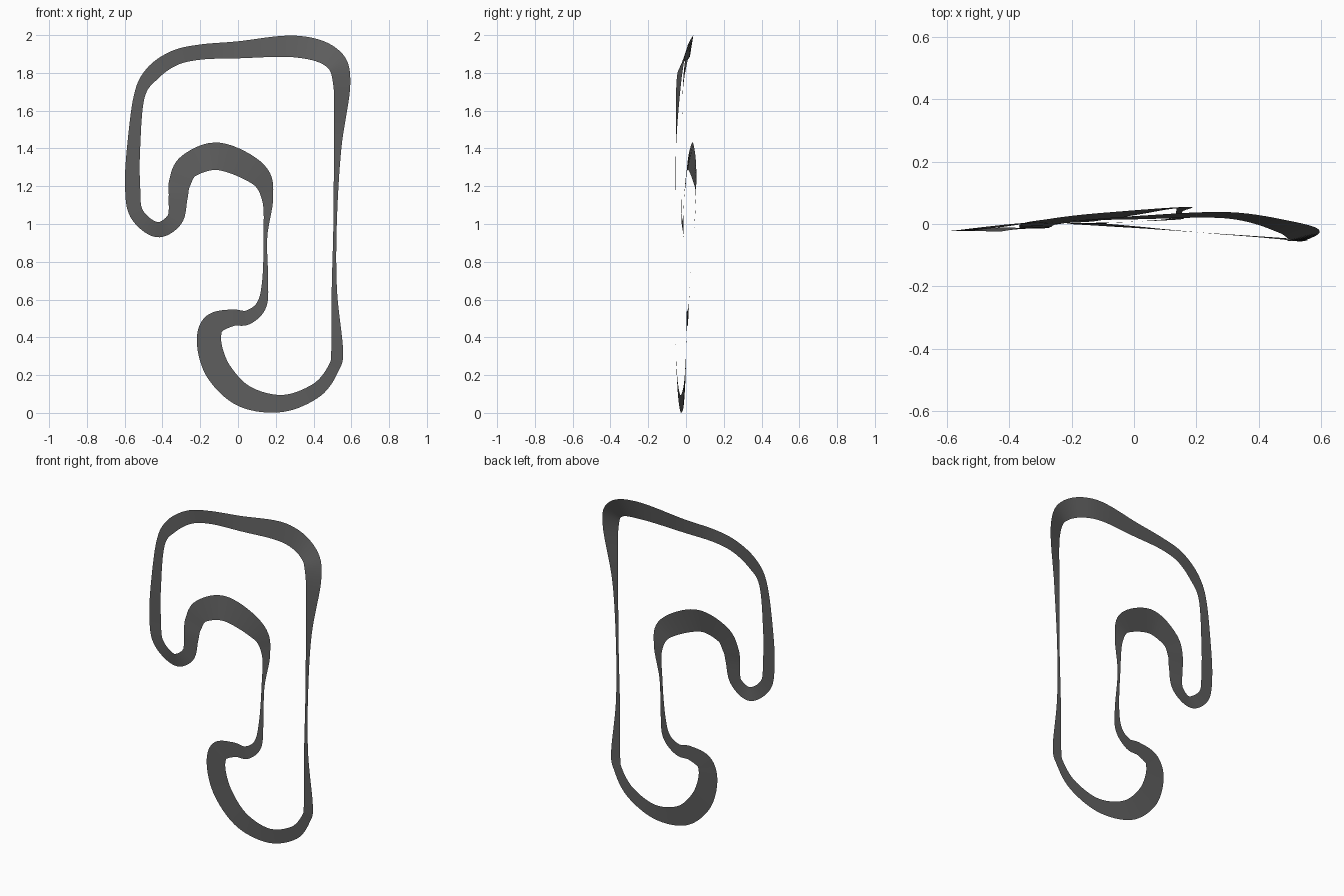
import bpy
import bmesh
from mathutils import Vector

cube = bpy.data.objects.get("Cube")
if cube:
    bpy.data.objects.remove(cube, do_unlink=True)

STEPS = 8

# Centre line of the closed circuit: x, z, y, width and, where banked, the rise
# in y from the left edge to the right edge along the direction of travel
stations = [
    # long straight and the wide corner above it
    (.514, 1, -.055, .018), (.527, 1.4, -.053, .04), (.549, 1.75, -.038, .092, .025),
    (.49, 1.885, -.01, .11, .03),
    # top stretch
    (.3, 1.94, .028, .115, .02), (0, 1.922, .02, .09, .01), (-.2, 1.91, .01, .08),
    (-.34, 1.877, .003, .08), (-.455, 1.795, -.01, .08),
    # left side and hook
    (-.523, 1.675, -.018, .058), (-.553, 1.4, -.022, .07), (-.558, 1.2, -.022, .08),
    (-.537, 1.055, -.022, .075), (-.43, .97, -.018, .08, .012), (-.335, 1.025, -.014, .085),
    (-.317, 1.14, -.01, .1),
    # arch
    (-.308, 1.22, -.002, .115), (-.257, 1.31, .008, .13, -.01), (-.1, 1.358, .024, .145, -.025),
    (.1, 1.267, .046, .12, -.015), (.156, 1.135, .052, .06),
    # inner straight and bend
    (.145, .93, .04, .02), (.144, .7, .022, .032), (.124, .57, .015, .055),
    (.05, .505, .01, .075), (-.035, .503, .006, .09),
    # bottom loop
    (-.132, .465, .003, .12), (-.152, .362, .001, .13), (-.1, .215, -.003, .135),
    (.035, .087, -.013, .12), (.235, .05, -.029, .09), (.415, .12, -.042, .075),
    (.505, .235, -.05, .06), (.525, .335, -.054, .062), (.51, .65, -.055, .028),
]
rows = [(Vector((x, y, z)), Vector((w, bank[0] if bank else 0, 0)))
        for x, z, y, w, *bank in stations]


def spline(a, b, c, d, t):
    """Catmull-Rom point between b and c."""
    return (b * 2 + (c - a) * t + (a * 2 - b * 5 + c * 4 - d) * t ** 2
            + (b * 3 - a - c * 3 + d) * t ** 3) / 2


# Smoothly interpolated centre points and width/bank pairs
path = []
count = len(rows)
for i in range(count):
    near = [rows[(i + k) % count] for k in (-1, 0, 1, 2)]
    for s in range(STEPS):
        path.append([spline(*values, s / STEPS) for values in zip(*near)])

# Ribbon surface swept along the centre line
bm = bmesh.new()
edges = []
for i, (centre, shape) in enumerate(path):
    along = path[(i + 1) % len(path)][0] - path[i - 1][0]
    right = Vector((along.z, 0, -along.x)).normalized()
    half = (right * shape.x + Vector((0, shape.y, 0))) / 2
    edges.append((bm.verts.new(centre - half), bm.verts.new(centre + half)))
for i, (left, outer) in enumerate(edges):
    last_left, last_outer = edges[i - 1]
    bm.faces.new((last_left, last_outer, outer, left)).smooth = True

mesh = bpy.data.meshes.new("track_ribbon")
bm.to_mesh(mesh)
bm.free()
track = bpy.data.objects.new("track_ribbon", mesh)
bpy.context.collection.objects.link(track)

# Dark grey surface
grey = bpy.data.materials.new("dark_grey")
grey.use_nodes = True
colour = (.11, .11, .11, 1)
grey.diffuse_color = colour
grey.node_tree.nodes["Principled BSDF"].inputs["Base Color"].default_value = colour
mesh.materials.append(grey)
